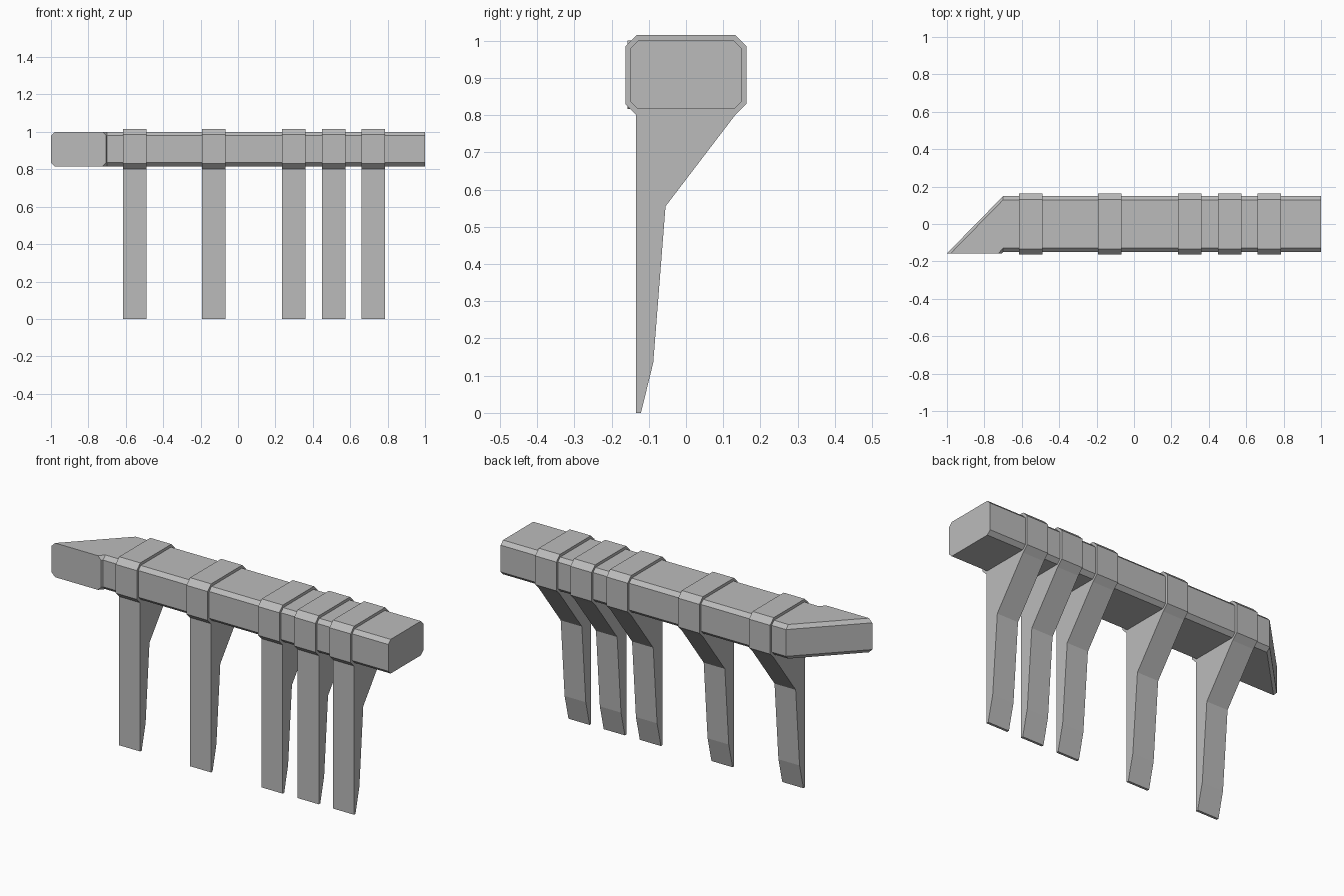
import bpy
import bmesh

if "Cube" in bpy.data.objects:
    bpy.data.objects.remove(bpy.data.objects["Cube"], do_unlink=True)

# Single flat grey
grey = bpy.data.materials.new("plain_grey")
grey.use_nodes = True
colour = (0.5, 0.5, 0.5, 1)
grey.diffuse_color = colour
bsdf = grey.node_tree.nodes["Principled BSDF"]
bsdf.inputs["Base Color"].default_value = colour
bsdf.inputs["Roughness"].default_value = 0.8


def octagon(a0, a1, z0, z1, c):
    """Chamfered rectangle as (across, height) points."""
    return [(a0 + c, z0), (a1 - c, z0), (a1, z0 + c), (a1, z1 - c),
            (a1 - c, z1), (a0 + c, z1), (a0, z1 - c), (a0, z0 + c)]


def loft(name, rings):
    """Skin a row of matching rings and cap both ends."""
    bm = bmesh.new()
    loops = [[bm.verts.new(p) for p in ring] for ring in rings]
    n = len(loops[0])
    for a, b in zip(loops, loops[1:]):
        for i in range(n):
            j = (i + 1) % n
            bm.faces.new((a[i], a[j], b[j], b[i]))
    bm.faces.new(loops[0])
    bm.faces.new(loops[-1])
    bmesh.ops.recalc_face_normals(bm, faces=bm.faces)
    mesh = bpy.data.meshes.new(name)
    bm.to_mesh(mesh)
    bm.free()
    mesh.materials.append(grey)
    obj = bpy.data.objects.new(name, mesh)
    bpy.context.collection.objects.link(obj)
    return obj


# Rail with a mitred corner that turns towards the front
HALF, CHAMFER, LOW, HIGH = 0.149, 0.02, 0.816, 1.0
section = octagon(-HALF, HALF, LOW, HIGH, CHAMFER)
stub = octagon(-0.705, -1.0, LOW, HIGH, -CHAMFER)
# The reversed stub needs its height chamfers kept positive
stub = [(x, s[1]) for (x, _), s in zip(stub, section)]
loft("top_rail", [
    [(1.0, y, z) for y, z in section],
    [(-0.7, y, z) for y, z in section],
    [(x, -0.157, z) for x, z in stub],
])

# Collar and tapered bracket leg share one side profile
collar = octagon(-0.163, 0.162, 0.8, 1.015, 0.03)
leg = [(-0.134, 0.81), (-0.134, 0), (-0.121, 0), (-0.088, 0.135),
       (-0.055, 0.555), (0.132, 0.8), (0.132, 0.81)]
WIDTH = 0.126
for i, centre in enumerate((-0.552, -0.13, 0.297, 0.512, 0.722), 1):
    for part, profile in (("collar", collar), ("bracket_leg", leg)):
        loft(f"{part}_{i}", [[(centre + side * WIDTH / 2, y, z) for y, z in profile]
                             for side in (-1, 1)])
